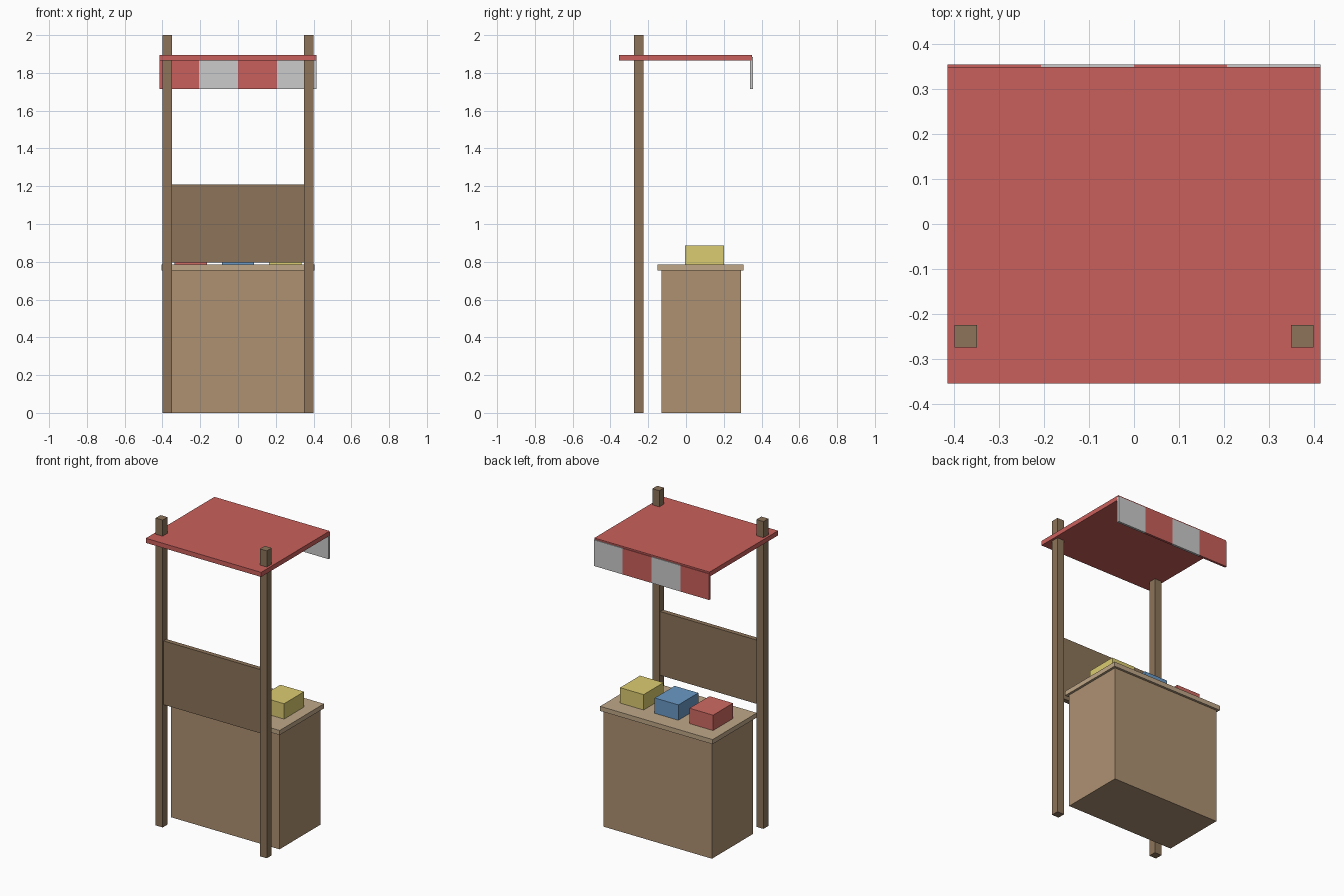
import bpy

if "Cube" in bpy.data.objects:
    bpy.data.objects.remove(bpy.data.objects["Cube"])


def material(name, r, g, b):
    m = bpy.data.materials.new(name)
    m.diffuse_color = tuple((c / 255) ** 2.2 for c in (r, g, b)) + (1.0,)
    m.use_nodes = True
    m.node_tree.nodes["Principled BSDF"].inputs["Base Color"].default_value = m.diffuse_color
    return m


def box(name, x, y, z, mat=None):
    """Box from (min, max) ranges on each axis."""
    ranges = (x, y, z)
    bpy.ops.mesh.primitive_cube_add(size=1, location=[(a + b) / 2 for a, b in ranges])
    ob = bpy.context.object
    ob.name = name
    ob.scale = [b - a for a, b in ranges]
    bpy.ops.object.transform_apply(location=False, rotation=False, scale=True)
    if mat:
        ob.data.materials.append(mat)
    return ob


dark_wood = material("dark_wood", 139, 115, 90)
wood = material("wood", 172, 144, 113)
light_wood = material("light_wood", 190, 166, 135)
red = material("red_cloth", 200, 96, 92)

# Counter body and top
box("counter_body", (-0.39, 0.39), (-0.13, 0.29), (0, 0.755), wood)
box("counter_top", (-0.405, 0.405), (-0.15, 0.305), (0.755, 0.785), light_wood)

# Posts and the panel between them
for side, x in (("left", -0.375), ("right", 0.375)):
    box(side + "_post", (x - 0.025, x + 0.025), (-0.275, -0.225), (0, 2), dark_wood)
box("back_panel", (-0.35, 0.35), (-0.265, -0.235), (0.795, 1.21), dark_wood)

# Awning with a striped valance
box("awning", (-0.415, 0.415), (-0.355, 0.35), (1.865, 1.895), red)
stripe = 0.83 / 4
for i in range(4):
    x = -0.415 + i * stripe
    box(f"valance_stripe_{i + 1}", (x, x + stripe), (0.34, 0.355), (1.715, 1.885),
        red if i % 2 == 0 else None)

# Goods on the counter
goods = (("red", -0.25, (205, 105, 98)),
         ("blue", 0.0, (105, 152, 196)),
         ("yellow", 0.25, (218, 202, 112)))
for name, x, colour in goods:
    box(name + "_goods_box", (x - 0.085, x + 0.085), (-0.005, 0.2), (0.785, 0.885),
        material(name + "_goods", *colour))
